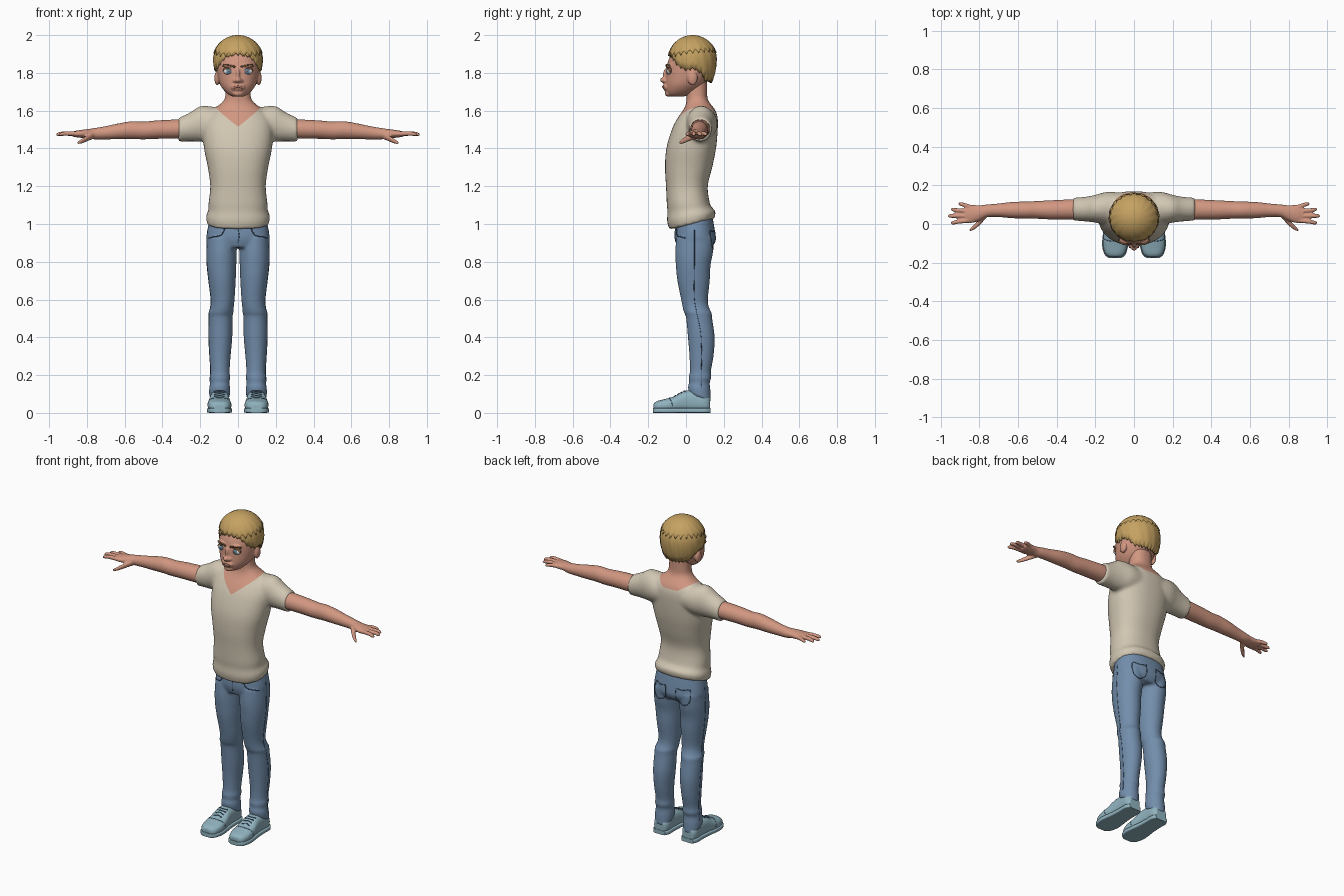
import bpy, bmesh, math
from mathutils import Vector, Matrix
from mathutils.bvhtree import BVHTree

cube = bpy.data.objects.get("Cube")
if cube:
    bpy.data.objects.remove(cube)


def material(name, *rgb):
    m = bpy.data.materials.new(name)
    m.use_nodes = True
    m.diffuse_color = (*rgb, 1)
    m.node_tree.nodes["Principled BSDF"].inputs["Base Color"].default_value = (*rgb, 1)
    return m


SKIN = material("skin", .64, .31, .22)
HAIR = material("blond_hair", .56, .36, .12)
SHIRT = material("cream_cloth", .64, .57, .45)
DENIM = material("denim", .17, .27, .41)
SHOE = material("pale_blue_canvas", .28, .45, .52)
SEAM = material("dark_seam", .06, .1, .17)
WHITE = material("eye_white", .7, .72, .74)
IRIS = material("iris_blue", .12, .25, .4)
BROW = material("brow_brown", .17, .09, .04)
LIP = material("lip", .48, .2, .15)


def spline(rows, steps=4):
    """Smooth rows of numbers with a Catmull-Rom curve."""
    out, last = [], len(rows) - 1
    for i in range(last):
        p = [rows[min(max(i + k, 0), last)] for k in (-1, 0, 1, 2)]
        for k in range(steps):
            t = k / steps
            out.append([b + .5 * t * (c - a + t * (2 * a - 5 * b + 4 * c - d + t * (3 * (b - c) + d - a)))
                        for a, b, c, d in zip(*p)])
    return out + [list(rows[-1])]


def loft(bm, rows, axis, side=1, n=2, seg=28):
    """Skin rows of (position, centre a, centre b, radius a, radius b, tilt)."""
    rings = []
    for t, ca, cb, ra, rb, tilt in spline([(*r, 0)[:6] for r in rows]):
        ring = []
        for k in range(seg):
            c, s = math.cos(math.tau * k / seg), math.sin(math.tau * k / seg)
            a = ca + ra * math.copysign(abs(c) ** (2 / n), c)
            db = rb * math.copysign(abs(s) ** (2 / n), s)
            b, h = cb + db, t + tilt * db
            x, y, z = {"x": (h, a, b), "y": (a, h, b), "z": (a, b, h)}[axis]
            ring.append(bm.verts.new((x * side, y, z)))
        rings.append(ring)
    for lo, hi in zip(rings, rings[1:]):
        for k in range(seg):
            bm.faces.new((lo[k], lo[(k + 1) % seg], hi[(k + 1) % seg], hi[k]))
    bm.faces.new(rings[0])
    bm.faces.new(rings[-1])


def ball(bm, centre, radii):
    bmesh.ops.create_uvsphere(bm, u_segments=24, v_segments=16, radius=1,
                              matrix=Matrix.Translation(centre) @ Matrix.Diagonal((*radii, 1)))


def make(name, bm, mat, sharp=60):
    bmesh.ops.recalc_face_normals(bm, faces=bm.faces)
    me = bpy.data.meshes.new(name)
    bm.to_mesh(me)
    bm.free()
    me.materials.append(mat)
    me.shade_smooth()
    me.set_sharp_from_angle(angle=math.radians(sharp))
    ob = bpy.data.objects.new(name, me)
    bpy.context.collection.objects.link(ob)
    return ob


def fuse(name, bm, mat, voxel, smooth):
    """Blend overlapping volumes into one skin."""
    ob = make(name, bm, mat)
    mod = ob.modifiers.new("blend", "REMESH")
    mod.mode, mod.voxel_size = "VOXEL", voxel
    mod = ob.modifiers.new("soften", "SMOOTH")
    mod.factor, mod.iterations = .5, smooth
    graph = bpy.context.evaluated_depsgraph_get()
    me = bpy.data.meshes.new_from_object(ob.evaluated_get(graph))
    ob.modifiers.clear()
    ob.data = me
    me.materials.clear()
    me.materials.append(mat)
    me.shade_smooth()
    tree = BVHTree.FromPolygons([v.co for v in me.vertices], [p.vertices[:] for p in me.polygons])
    return ob, tree


def stitch(name, tree, points, mat, width, side=1):
    """Lay a thin cord along a surface."""
    cu = bpy.data.curves.new(name, "CURVE")
    cu.dimensions, cu.bevel_depth, cu.bevel_resolution = "3D", width, 2
    cu.use_fill_caps = True
    path = [tree.find_nearest(Vector((p[0] * side, p[1], p[2])))[0] for p in spline(points, 8)]
    line = cu.splines.new("POLY")
    line.points.add(len(path) - 1)
    for pt, co in zip(line.points, path):
        pt.co = (*co, 1)
    cu.materials.append(mat)
    bpy.context.collection.objects.link(bpy.data.objects.new(name, cu))


def body_rows(rows):
    """Turn (z, front, back, half width, tilt) into loft rows."""
    return [(z, 0, (f + b) / 2, w, (b - f) / 2, *tilt) for z, f, b, w, *tilt in rows]


SIDES = (("left", 1), ("right", -1))

# Shirt with short sleeves, running up into the neck
bm = bmesh.new()
loft(bm, body_rows([
    (1.0, -.088, .15, .163, .25), (1.04, -.1, .157, .169, .2), (1.075, -.098, .138, .157, .1),
    (1.11, -.102, .126, .156), (1.2, -.106, .115, .147), (1.3, -.111, .139, .16),
    (1.4, -.104, .159, .18), (1.5, -.075, .168, .186), (1.56, -.045, .168, .172),
    (1.6, -.017, .156, .14), (1.63, -.002, .135, .1), (1.66, .002, .115, .072),
    (1.71, 0, .112, .065), (1.77, 0, .112, .065)]), "z", n=2.3, seg=40)
for _, s in SIDES:
    loft(bm, [(.06, .078, 1.53, .085, .08), (.14, .082, 1.53, .084, .092), (.2, .079, 1.53, .072, .094),
              (.25, .077, 1.515, .064, .078), (.317, .077, 1.498, .059, .062)], "x", s)
shirt, _ = fuse("shirt_and_neck", bm, SHIRT, .01, 5)

# V neckline cut into the shirt, skin above it
bm = bmesh.new()
bm.from_mesh(shirt.data)
tip = Vector((0, -.07, 1.515))
for co, no in ((tip, (-.72, -.15, 1)), (tip, (.72, -.15, 1)), ((0, 0, 1.585), (0, 0, 1))):
    faces = [f for f in bm.faces if f.calc_center_median().z > 1.45 and abs(f.calc_center_median().x) < .2]
    geom = list({v for f in faces for v in f.verts}) + list({e for f in faces for e in f.edges}) + faces
    bmesh.ops.bisect_plane(bm, geom=geom, plane_co=co, plane_no=no)
for f in bm.faces:
    d = f.calc_center_median() - tip
    if d.z > .72 * abs(d.x) + .15 * d.y and (d.y < .12 or d.z > .07):
        f.material_index = 1
bm.to_mesh(shirt.data)
bm.free()
shirt.data.materials.append(SKIN)

# Arms and hands
for label, s in SIDES:
    bm = bmesh.new()
    loft(bm, [(.22, .075, 1.505, .052, .05), (.31, .075, 1.503, .053, .051), (.42, .073, 1.5, .05, .049),
              (.5, .073, 1.495, .046, .047), (.56, .072, 1.497, .044, .047), (.63, .072, 1.491, .042, .042),
              (.7, .071, 1.483, .035, .035), (.76, .068, 1.478, .033, .03), (.8, .057, 1.478, .04, .024),
              (.84, .052, 1.477, .047, .02), (.875, .052, 1.476, .043, .014)], "x", s)
    for y, tip_x, tip_y in ((.086, .908, .104), (.065, .947, .075), (.042, .962, .042), (.019, .947, .006)):
        loft(bm, [(.84, y, 1.477, .012, .013), (tip_x - .04, (y + tip_y) / 2, 1.479, .0115, .012),
                  (tip_x - .01, tip_y, 1.475, .01, .01), (tip_x, tip_y, 1.473, .005, .005)], "x", s, seg=12)
    loft(bm, [(.765, .05, 1.47, .02, .02), (.8, .01, 1.453, .018, .016), (.83, -.018, 1.437, .013, .012),
              (.85, -.032, 1.43, .006, .006)], "x", s, seg=12)
    fuse(label + "_arm", bm, SKIN, .005, 3)

# Jeans
bm = bmesh.new()
loft(bm, [(1.04, 0, .045, .15, .095), (.95, 0, .048, .164, .107), (.91, 0, .05, .163, .106),
          (.875, 0, .046, .14, .09)], "z", n=2.3, seg=40)
for _, s in SIDES:
    loft(bm, [(.93, .085, .048, .078, .1), (.85, .087, .043, .08, .1), (.78, .087, .038, .078, .092),
              (.7, .084, .04, .072, .086), (.6, .081, .045, .063, .071), (.555, .085, .053, .062, .07),
              (.53, .09, .063, .066, .073), (.505, .092, .069, .063, .069), (.4, .093, .081, .063, .071),
              (.3, .095, .082, .056, .064), (.22, .095, .076, .051, .056), (.185, .096, .074, .055, .06),
              (.16, .096, .071, .051, .055), (.125, .097, .07, .056, .06, -.2),
              (.08, .098, .074, .054, .058, -.4)], "z", s)
_, denim = fuse("jeans", bm, DENIM, .008, 4)
stitch("fly_seam", denim, [(0, -.06, .975), (.006, -.06, .94), (0, -.06, .9)], SEAM, .002)
for label, s in SIDES:
    stitch(label + "_front_pocket", denim, [(.07, -.06, .98), (.095, -.05, .94), (.155, 0, .925)], SEAM, .003, s)
    stitch(label + "_side_seam", denim, [(.165, .045, .97), (.165, .045, .8), (.145, .045, .6),
                                         (.155, .08, .4), (.15, .08, .13)], SEAM, .0015, s)
    stitch(label + "_back_pocket", denim, [(.035, .15, .965), (.038, .15, .89), (.08, .15, .865),
                                           (.12, .14, .89), (.128, .14, .965), (.08, .15, .96),
                                           (.035, .15, .965)], SEAM, .0025, s)

# Shoes, soles and laces
last = [(-.172, .028, .045), (-.155, .05, .058), (-.11, .063, .07), (-.06, .06, .085), (-.01, .053, .112),
        (.05, .05, .115), (.1, .05, .1), (.126, .036, .08)]
for label, s in SIDES:
    bm = bmesh.new()
    loft(bm, [(y, .098, h / 2 + .004, w, h / 2) for y, w, h in last], "y", s, n=2.6)
    _, upper = fuse(label + "_shoe", bm, SHOE, .006, 3)
    bm = bmesh.new()
    loft(bm, [(y * 1.02, .098, .013, w + .004, .013) for y, w, h in last], "y", s, n=6, seg=32)
    make(label + "_sole", bm, SHOE, 40)
    for k in range(4):
        y = -.075 + .02 * k
        stitch(f"{label}_lace_{k}", upper, [(.07, y + .012, .09 + k * .006), (.098, y, .13),
                                            (.126, y + .012, .09 + k * .006)], SEAM, .003, s)
    stitch(label + "_toe_seam", upper, [(.045, -.07, .035), (.07, -.088, .08), (.098, -.094, .1),
                                        (.126, -.088, .08), (.151, -.07, .035)], SEAM, .0018, s)

# Head with nose, mouth area, chin and ears
bm = bmesh.new()
loft(bm, body_rows([
    (1.674, -.085, -.02, .026), (1.686, -.1, .03, .052), (1.71, -.108, .07, .077), (1.74, -.109, .1, .096),
    (1.78, -.107, .13, .107), (1.82, -.104, .145, .112), (1.87, -.092, .15, .115), (1.92, -.065, .14, .1),
    (1.96, -.02, .1, .06), (1.97, .01, .06, .025)]), "z", n=2.1, seg=40)
ball(bm, (0, -.116, 1.762), (.018, .022, .015))
ball(bm, (0, -.104, 1.79), (.011, .018, .036))
ball(bm, (0, -.103, 1.725), (.038, .02, .022))
ball(bm, (0, -.092, 1.692), (.03, .02, .018))
for _, s in SIDES:
    ball(bm, (s * .015, -.11, 1.758), (.012, .014, .011))
    ball(bm, (s * .045, -.086, 1.838), (.035, .02, .012))
    ball(bm, (s * .11, .035, 1.772), (.015, .026, .038))
_, face = fuse("head", bm, SKIN, .005, 3)
stitch("lips", face, [(-.026, -.12, 1.722), (0, -.14, 1.727), (.026, -.12, 1.722)], LIP, .0055)
stitch("mouth_line", face, [(-.028, -.13, 1.722), (0, -.15, 1.726), (.028, -.13, 1.722)], BROW, .002)

# Eyes and brows
for label, s in SIDES:
    for part, mat, dx, y, z, radii in (
            ("lash", BROW, .05, -.085, 1.812, (.031, .014, .019)),
            ("eye", WHITE, .05, -.087, 1.808, (.028, .015, .017)),
            ("iris", IRIS, .049, -.098, 1.808, (.014, .006, .014)),
            ("pupil", BROW, .049, -.102, 1.808, (.006, .003, .006))):
        bm = bmesh.new()
        ball(bm, (s * dx, y, z), radii)
        make(f"{label}_{part}", bm, mat)
    stitch(label + "_brow", face, [(.016, -.11, 1.832), (.05, -.11, 1.845), (.084, -.08, 1.838)], BROW, .005, s)


def hair_layer(name, size, line, teeth, depth, cols=120, steps=10):
    """Grow a cap of locks from a hairline of (angle from front, height)."""
    bm = bmesh.new()
    rows = []
    for j in range(cols):
        a = math.tau * j / cols
        deg = math.degrees(min(a, math.tau - a))
        for (d0, z0), (d1, z1) in zip(line, line[1:]):
            if d0 <= deg <= d1:
                edge = z0 + (z1 - z0) * (deg - d0) / (d1 - d0)
        edge += depth * abs(math.sin(teeth * a / 2)) - 1.87
        low = math.asin(edge / (.127 if edge > 0 else .2))
        col = []
        for i in range(steps + 1):
            e = low + (math.pi / 2 - low) * i / steps
            tall = .127 if e > 0 else .2
            r = math.cos(e) * size * (1 + .012 * math.sin(16 * a + 5 * e) * (1 - i / steps))
            col.append(bm.verts.new((.131 * r * math.sin(a), .035 - .128 * r * math.cos(a),
                                     1.87 + tall * size * math.sin(e))))
        rows.append(col)
    for j in range(cols):
        p, q = rows[j - 1], rows[j]
        for i in range(steps):
            bm.faces.new((p[i], q[i], q[i + 1], p[i + 1]))
    bmesh.ops.remove_doubles(bm, verts=bm.verts, dist=.0005)
    mod = make(name, bm, HAIR).modifiers.new("thickness", "SOLIDIFY")
    mod.thickness, mod.offset = .014, -1


# Hair in two layers
hair_layer("hair_base", 1, [(0, 1.895), (30, 1.88), (50, 1.835), (70, 1.81), (95, 1.815), (112, 1.795),
                            (130, 1.755), (180, 1.745)], 30, .012)
hair_layer("hair_top", 1.025, [(0, 1.89), (40, 1.885), (80, 1.9), (130, 1.91), (180, 1.905)], 24, .02)
